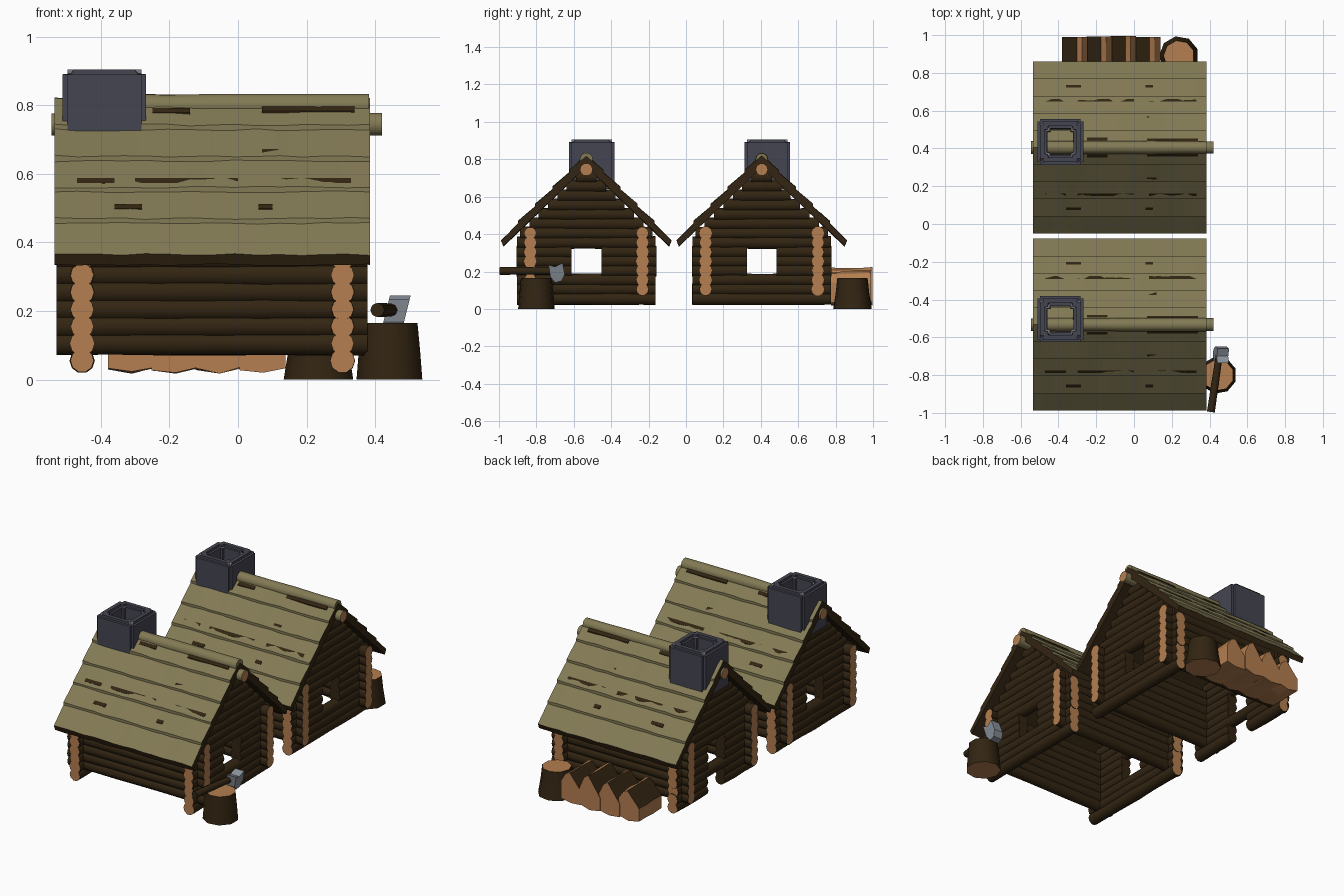
import bpy, bmesh, math, random
from mathutils import Vector

random.seed(4)
cube = bpy.data.objects.get("Cube")
if cube:
    bpy.data.objects.remove(cube, do_unlink=True)


def material(name, rgb):
    m = bpy.data.materials.new(name)
    m.use_nodes = True
    m.diffuse_color = (*rgb, 1)
    bsdf = m.node_tree.nodes["Principled BSDF"]
    bsdf.inputs["Base Color"].default_value = (*rgb, 1)
    bsdf.inputs["Roughness"].default_value = 0.9
    return m


BARK = material("dark_bark", (0.032, 0.018, 0.006))
CUT = material("cut_wood", (0.46, 0.21, 0.08))
ROOF = material("olive_roof", (0.225, 0.195, 0.09))
STONE = material("chimney_stone", (0.06, 0.06, 0.085))
EDGE = material("worn_stone_edge", (0.17, 0.17, 0.2))
STEEL = material("axe_steel", (0.25, 0.28, 0.32))


def finish(bm, name, mats, angle=40):
    bmesh.ops.recalc_face_normals(bm, faces=bm.faces)
    mesh = bpy.data.meshes.new(name)
    bm.to_mesh(mesh)
    bm.free()
    for m in mats:
        mesh.materials.append(m)
    ob = bpy.data.objects.new(name, mesh)
    bpy.context.collection.objects.link(ob)
    bpy.ops.object.select_all(action="DESELECT")
    ob.select_set(True)
    bpy.context.view_layer.objects.active = ob
    bpy.ops.object.shade_smooth_by_angle(angle=math.radians(angle))
    return ob


def log(bm, a, b, r0, r1=None, end=1, rings=6, sides=10, rough=0.06):
    """Uneven round log from a to b; its two ends get material index end."""
    a, b = Vector(a), Vector(b)
    r1 = r1 or r0
    turn = (b - a).to_track_quat("Z", "Y")
    loops = []
    for i in range(rings + 1):
        t = i / rings
        r = (r0 + (r1 - r0) * t) * (1 + random.uniform(-rough, rough))
        loops.append([bm.verts.new(a.lerp(b, t) + turn @ Vector((
            r * math.cos(math.tau * k / sides), r * math.sin(math.tau * k / sides), 0)))
            for k in range(sides)])
    for lo, hi in zip(loops, loops[1:]):
        for k in range(sides):
            n = (k + 1) % sides
            bm.faces.new((lo[k], lo[n], hi[n], hi[k]))
    for cap in (loops[0], loops[-1]):
        bm.faces.new(cap).material_index = end


def extrude(bm, profile, axis, stations, jitter=0.0):
    """Sweep a closed 2D profile along the x or y axis; returns the new faces."""
    loops = []
    for s in stations:
        ring = []
        for u, z in profile:
            z += random.uniform(-jitter, jitter)
            ring.append(bm.verts.new((s, u, z) if axis == "x" else (u, s, z)))
        loops.append(ring)
    n = len(profile)
    faces = [bm.faces.new(loops[0]), bm.faces.new(loops[-1])]
    for lo, hi in zip(loops, loops[1:]):
        faces += [bm.faces.new((lo[k], lo[(k + 1) % n], hi[(k + 1) % n], hi[k])) for k in range(n)]
    return faces


RIDGE, EAVE, SPAN = 0.82, 0.365, 0.455
SLOPE = (RIDGE - EAVE) / SPAN
PITCH, LOG_R = 0.05, 0.035


def gable_wall(name, x, yc, door):
    bm = bmesh.new()
    for k in range(14):
        z = 0.055 + PITCH * k
        half = min(0.37, (0.76 - z) / SLOPE)
        end = 1 if z < 0.37 else 0
        opening = 3 <= k <= 5 or (door and k < 2)
        if opening:
            for s in (-1, 1):
                log(bm, (x, yc + s * 0.08, z), (x, yc + s * half, z), LOG_R, end=0, rings=3)
                # pale sawn outer end
                log(bm, (x, yc + s * (half - 0.01), z), (x, yc + s * (half + 0.004), z),
                    LOG_R * 0.93, end=1, rings=1)
        else:
            log(bm, (x, yc - half, z), (x, yc + half, z), LOG_R, end=end)
    finish(bm, name, (BARK, CUT), 50)


def cabin(tag, yc, door):
    # stacked log walls
    for side, s in (("front", -1), ("back", 1)):
        bm = bmesh.new()
        for k in range(7):
            z = 0.105 + PITCH * k
            log(bm, (-0.53, yc + s * 0.3, z), (0.378, yc + s * 0.3, z), LOG_R)
        finish(bm, f"{tag}_{side}_wall", (BARK, CUT), 50)
    gable_wall(f"{tag}_left_gable", 0.305, yc, False)
    gable_wall(f"{tag}_right_gable", -0.455, yc, door)

    # lapped plank roof
    planks = 5
    half = []
    for i in range(planks):
        for t, lift in ((0, 0), (1, 0.014)):
            d = SPAN * (i + t) / planks
            half.append((d, RIDGE - SLOPE * d + lift))
    half[-1] = (SPAN, EAVE)
    half.append((SPAN - 0.012, EAVE - 0.03))
    top = [(yc - d, z) for d, z in reversed(half)] + [(yc + d, z) for d, z in half[1:]]
    bm = bmesh.new()
    stations = [-0.535 + 0.92 * i / 14 for i in range(15)]
    extrude(bm, top + [(yc, RIDGE - 0.06)], "x", stations, 0.003)
    bmesh.ops.recalc_face_normals(bm, faces=bm.faces)
    for f in bm.faces:
        out = f.normal.y * (f.calc_center_median().y - yc) > 0
        f.material_index = 0 if abs(f.normal.x) < 0.7 and (f.normal.z > 0.1 or (out and f.normal.z > -0.2)) else 1
    finish(bm, f"{tag}_roof", (ROOF, BARK), 35)

    # dark gaps between planks
    bm = bmesh.new()
    gaps = ((0.04, 0.07, 0.34), (0.045, -0.25, -0.14), (0.25, -0.47, -0.36), (0.25, -0.3, 0.0),
            (0.25, 0.08, 0.33), (0.325, 0.06, 0.1), (0.325, -0.36, -0.28), (0.165, 0.07, 0.12))
    for s in (-1, 1):
        for d, x0, x1 in gaps:
            strip = [(yc + s * (d + e), RIDGE + 0.011 + lift - SLOPE * (d + e))
                     for e, lift in ((-0.007, 0), (0.007, 0), (0.007, -0.006), (-0.007, -0.006))]
            extrude(bm, strip, "x", (x0, x1))
    finish(bm, f"{tag}_roof_gaps", (BARK,))

    # rolled ridge cap and ridge pole
    bm = bmesh.new()
    log(bm, (-0.5, yc, 0.8), (0.383, yc, 0.8), 0.034, end=0)
    finish(bm, f"{tag}_ridge_cap", (ROOF,), 60)
    bm = bmesh.new()
    log(bm, (-0.545, yc, 0.745), (0.42, yc, 0.745), 0.033)
    finish(bm, f"{tag}_ridge_pole", (ROOF, CUT), 50)

    # hollow stone chimney
    bm = bmesh.new()
    cx, cy = -0.39, yc + 0.03
    rings = []
    for h, z in ((0.122, 0.64), (0.122, 0.905), (0.07, 0.905), (0.065, 0.64)):
        rings.append([bm.verts.new((cx + sx * h, cy + sy * h, z))
                      for sx, sy in ((-1, -1), (1, -1), (1, 1), (-1, 1))])
    for i in range(4):
        lo, hi = rings[i], rings[(i + 1) % 4]
        for k in range(4):
            n = (k + 1) % 4
            bm.faces.new((lo[k], lo[n], hi[n], hi[k]))
    edges = [e for e in bm.edges if max(v.co.z for v in e.verts) > 0.9]
    bmesh.ops.bevel(bm, geom=edges, offset=0.014, segments=2, affect="EDGES")
    bmesh.ops.recalc_face_normals(bm, faces=bm.faces)
    for f in bm.faces:
        if 0.25 < f.normal.z < 0.98:
            f.material_index = 1
    finish(bm, f"{tag}_chimney", (STONE, EDGE))


cabin("front_cabin", -0.533, False)
cabin("back_cabin", 0.405, True)

# chopping stumps
for name, x, y in (("axe_stump", 0.445, -0.8), ("woodpile_stump", 0.238, 0.89)):
    bm = bmesh.new()
    log(bm, (x, y, 0), (x, y, 0.165), 0.102, 0.084, rings=2, sides=9, rough=0.03)
    finish(bm, name, (BARK, CUT), 45)

# split firewood, bark on one slope
bm = bmesh.new()
for i in range(4):
    x = -0.38 + 0.128 * i
    top = 0.2 + 0.01 * (i % 3)
    wedge = [(x, 0.03), (x + 0.07, 0.02), (x + 0.135, 0.035), (x + 0.135, 0.14),
             (x + 0.105, top - 0.012), (x + 0.078, top), (x, 0.11)]
    extrude(bm, wedge, "y", (0.775, 0.85, 0.92, 0.99 + 0.003 * (i % 3)), 0.004)
bmesh.ops.recalc_face_normals(bm, faces=bm.faces)
for f in bm.faces:
    f.material_index = int(f.normal.x < -0.3 and f.normal.z > 0.2)
finish(bm, "woodpile", (CUT, BARK), 25)

# axe resting on the stump
bm = bmesh.new()
log(bm, (0.407, -0.995, 0.203), (0.452, -0.69, 0.203), 0.02, end=0, rings=4, sides=8)
finish(bm, "axe_handle", (BARK,), 50)
bm = bmesh.new()
blade = [(-0.735, 0.235), (-0.7, 0.225), (-0.66, 0.245), (-0.648, 0.185), (-0.665, 0.15), (-0.7, 0.14), (-0.725, 0.17)]
extrude(bm, blade, "x", (0.43, 0.455, 0.49))
for v in bm.verts:
    v.co.x += (v.co.z - 0.19) * 0.25
finish(bm, "axe_head", (STEEL,), 30)
